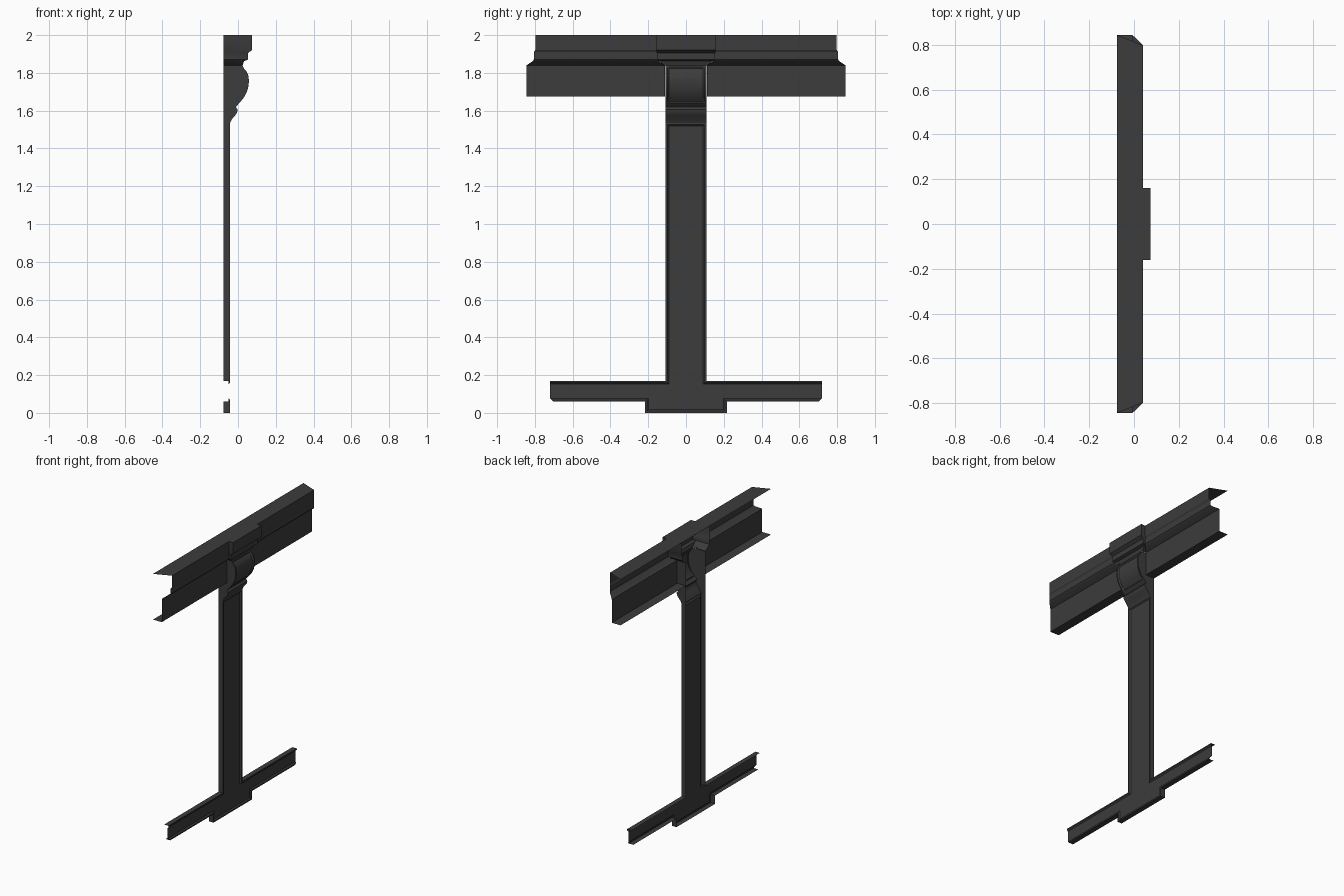
import bpy, bmesh

if "Cube" in bpy.data.objects:
    bpy.data.objects.remove(bpy.data.objects["Cube"])

BACK, FACE = -0.077, -0.042   # open rear plane, front plane of the column

mat = bpy.data.materials.new("dark_grey")
mat.diffuse_color = (0.045, 0.045, 0.045, 1)
mat.use_nodes = True
mat.node_tree.nodes["Principled BSDF"].inputs["Base Color"].default_value = mat.diffuse_color


def finish(name, bm):
    bmesh.ops.remove_doubles(bm, verts=bm.verts, dist=0.0005)
    bmesh.ops.recalc_face_normals(bm, faces=bm.faces)
    # open shells: make the front-most face look towards +x
    bm.normal_update()
    f = max(bm.faces, key=lambda f: f.normal.x ** 2 * f.calc_area())
    if f.normal.x < 0:
        bmesh.ops.reverse_faces(bm, faces=bm.faces)
    me = bpy.data.meshes.new(name)
    bm.to_mesh(me)
    bm.free()
    me.materials.append(mat)
    ob = bpy.data.objects.new(name, me)
    bpy.context.collection.objects.link(ob)
    bpy.context.view_layer.objects.active = ob
    ob.select_set(True)
    bpy.ops.object.shade_smooth_by_angle(angle=0.5)
    ob.select_set(False)


def face(bm, pts):
    bm.faces.new([bm.verts.new(p) for p in pts])


def loft(bm, rows):
    for a, b in zip(rows, rows[1:]):
        for i in range(len(a) - 1):
            face(bm, (a[i], a[i + 1], b[i + 1], b[i]))


# cornice halves: open-backed moulding with mitred outer ends (x, z, inner y, outer y)
CORNICE = [(BACK, 2, .16, .845), (.04, 2, .16, .798), (.04, 1.92, .16, .798),
           (.034, 1.91, .15, .806), (.034, 1.87, .15, .806), (.026, 1.86, .145, .814),
           (-.008, 1.84, .11, .845), (-.008, 1.675, .11, .845), (BACK, 1.675, .11, .845)]
for name, s in (("cornice_left", -1), ("cornice_right", 1)):
    bm = bmesh.new()
    loft(bm, [[(x, s * a, z), (x, s * b, z)] for x, z, a, b in CORNICE])
    finish(name, bm)

# projecting block at the middle of the cornice (x, z, half width)
BLOCK = [(.073, 2, .16), (.073, 1.92, .16), (.052, 1.905, .152), (.052, 1.87, .152),
         (.032, 1.862, .145), (.024, 1.838, .11)]
bm = bmesh.new()
loft(bm, [[(BACK, -.16, 2), (BACK, .16, 2)]] + [[(x, -h, z), (x, h, z)] for x, z, h in BLOCK])
for s in (-1, 1):
    loft(bm, [[(BACK, s * h, z), (x, s * h, z)] for x, z, h in BLOCK])
finish("cornice_block", bm)

# scrolled bracket with a sunken panel (x, z, panel depth)
D = .008
BRACKET = [(.024, 1.838, 0), (.028, 1.83, 0), (.033, 1.822, D), (.047, 1.805, D),
           (.055, 1.785, D), (.058, 1.758, D), (.055, 1.727, D), (.047, 1.7, D),
           (.035, 1.675, D), (.014, 1.648, D), (.007, 1.64, 0), (-.012, 1.62, 0),
           (-.002, 1.605, 0), (-.005, 1.59, 0), (-.015, 1.575, 0), (-.032, 1.555, 0),
           (FACE, 1.535, 0)]
bm = bmesh.new()
loft(bm, [[(BACK, -.108, z), (x, -.108, z), (x, -.099, z), (x - d, -.091, z),
           (x - d, .091, z), (x, .099, z), (x, .108, z), (BACK, .108, z)]
          for x, z, d in BRACKET])
finish("bracket", bm)


# column, base block and skirting share one bordered outline
def outline(x, d):
    upper = [(.108 - d, 1.535 - d), (.108 - d, .17 - d), (.72, .17 - d)]
    lower = [(.702 + d, .06 + d), (.216 - d, .06 + d), (.216 - d, d)]
    right = [(x, y, z) for y, z in upper + lower]
    return right, [(x, -y, z) for x, y, z in right]


rings = [outline(BACK, 0), outline(FACE, 0), outline(FACE, .009), outline(FACE - D, .017)]
bm = bmesh.new()
for side in (0, 1):
    loft(bm, [r[side][:3] for r in rings])
    loft(bm, [r[side][3:] for r in rings])
loft(bm, [[r[0][5], r[1][5]] for r in rings])        # underside of the base
loft(bm, [[r[0][0], r[1][0]] for r in rings[1:]])    # border at the column top
R, L = rings[-1]
face(bm, R + L[::-1])
finish("column_and_skirting", bm)
